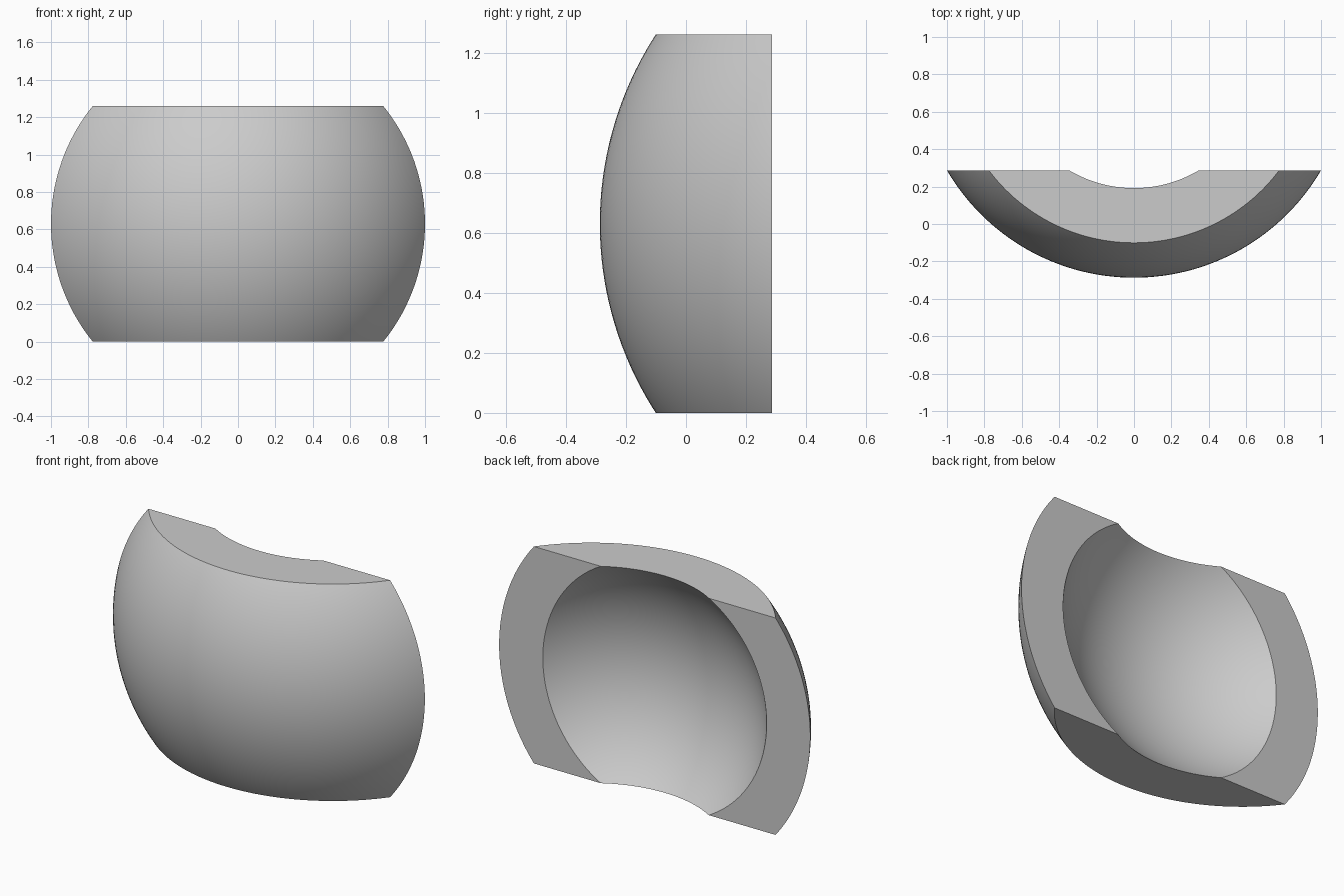
import bpy
import math

if "Cube" in bpy.data.objects:
    bpy.data.objects.remove(bpy.data.objects["Cube"])

HEIGHT = 1.26
BACK_Y = 0.287
R_OUT = 1.158
R_IN = R_OUT * 0.8
CENTRE = (0, BACK_Y + math.sqrt(R_OUT**2 - 1), HEIGHT / 2)


def ball(name, radius):
    bpy.ops.mesh.primitive_uv_sphere_add(segments=192, ring_count=96,
                                         radius=radius, location=CENTRE)
    obj = bpy.context.object
    obj.name = name
    obj.hide_render = True
    return obj


outer = ball("outer_ball_cutter", R_OUT)
inner = ball("inner_ball_cutter", R_IN)

# Block gives the flat back, top and bottom of the curved shell
bpy.ops.mesh.primitive_cube_add(size=1, location=(0, BACK_Y - 0.5, HEIGHT / 2))
shell = bpy.context.object
shell.name = "curved_shell"
shell.scale = (2.4, 1, HEIGHT)
bpy.ops.object.transform_apply(location=True, rotation=False, scale=True)

# Keep what lies inside the outer ball, hollow it with the inner ball
for cutter, op in ((outer, 'INTERSECT'), (inner, 'DIFFERENCE')):
    mod = shell.modifiers.new(op.title(), 'BOOLEAN')
    mod.operation = op
    mod.solver = 'EXACT'
    mod.object = cutter
    bpy.ops.object.modifier_apply(modifier=mod.name)

for cutter in (outer, inner):
    bpy.data.objects.remove(cutter, do_unlink=True)

bpy.ops.object.shade_smooth_by_angle(angle=math.radians(30))
